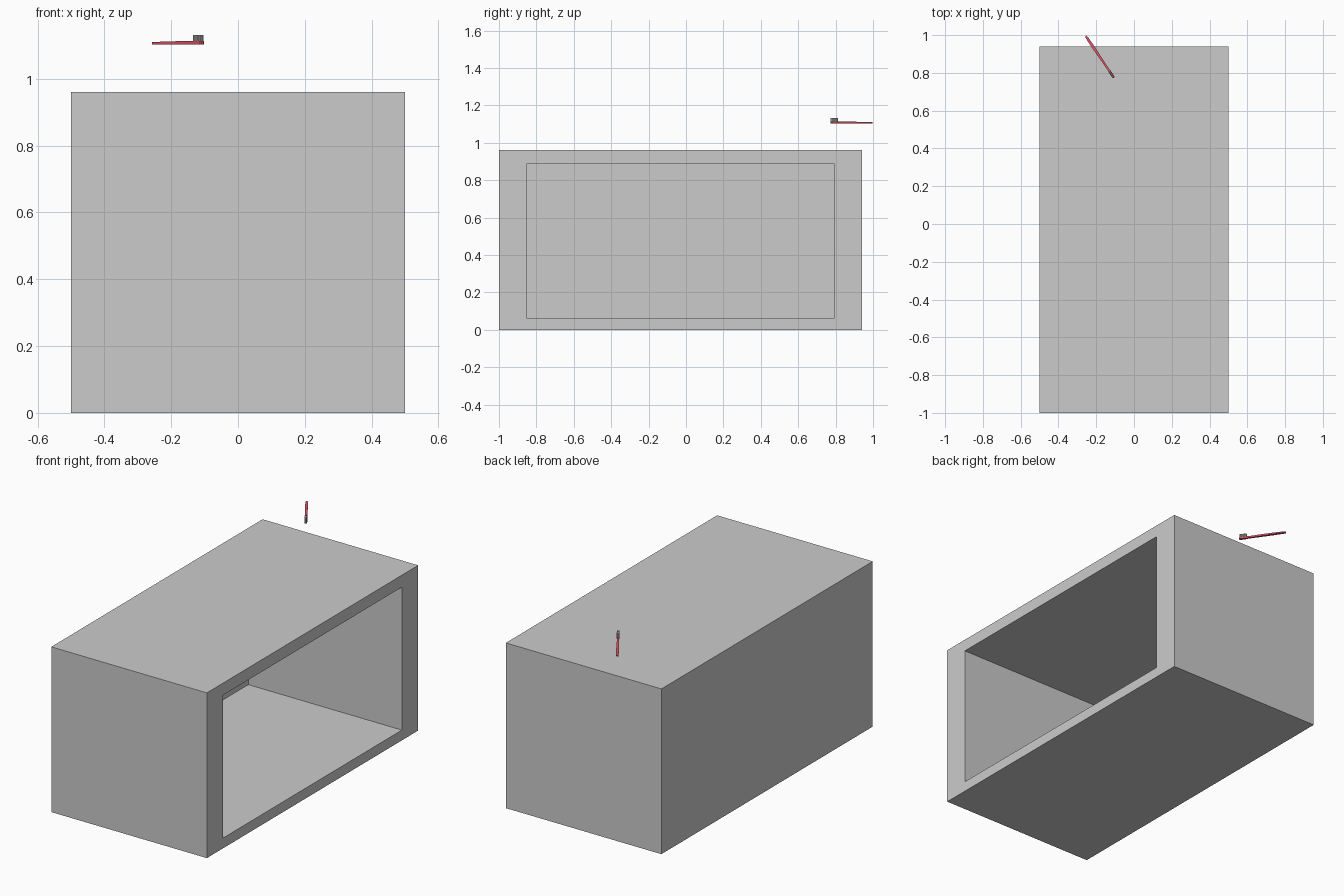
import bpy, bmesh, math
from mathutils import Matrix, Vector

if "Cube" in bpy.data.objects:
    bpy.data.objects.remove(bpy.data.objects["Cube"])


def make_object(name, bm, material=None):
    bmesh.ops.recalc_face_normals(bm, faces=bm.faces)
    mesh = bpy.data.meshes.new(name)
    bm.to_mesh(mesh)
    bm.free()
    obj = bpy.data.objects.new(name, mesh)
    bpy.context.collection.objects.link(obj)
    if material:
        mesh.materials.append(material)
    return obj


# Cabinet: box with a deep recess in the right side
bm = bmesh.new()
bmesh.ops.create_cube(bm, size=1, matrix=Matrix.Translation((0, -0.03, 0.48))
                      @ Matrix.Diagonal((1, 1.94, 0.96, 1)))
bm.faces.ensure_lookup_table()
opening = max(bm.faces, key=lambda f: f.calc_center_median().x)
bmesh.ops.inset_region(bm, faces=[opening], thickness=0.05)
for v in opening.verts:
    v.co.y = 0.79 if v.co.y > 0 else -0.85
    v.co.z = 0.89 if v.co.z > 0.48 else 0.06
recess = bmesh.ops.extrude_face_region(bm, geom=[opening])["geom"]
bmesh.ops.translate(bm, vec=(-0.987, 0, 0),
                    verts=[g for g in recess if isinstance(g, bmesh.types.BMVert)])
if opening.is_valid:
    bmesh.ops.delete(bm, geom=[opening], context='FACES_ONLY')
make_object("cabinet", bm)

# Brush placement: local x runs from the bristle end to the handle tip
place = Matrix.Translation((-0.181, 0.885, 1.103)) @ Matrix.Rotation(math.radians(124), 4, 'Z')
red = bpy.data.materials.new("red_plastic")
red.diffuse_color = (0.72, 0.09, 0.14, 1)
red.use_nodes = True
red.node_tree.nodes["Principled BSDF"].inputs["Base Color"].default_value = red.diffuse_color

# Brush handle: mirrored outline, extruded
half = [(-0.134, 0.004), (-0.13, 0.007), (-0.095, 0.0075), (-0.082, 0.005),
        (-0.02, 0.006), (0.06, 0.0075), (0.125, 0.0065), (0.133, 0.003)]
outline = half + [(x, -y) for x, y in reversed(half)]
bm = bmesh.new()
base = bm.faces.new([bm.verts.new((x, y, 0)) for x, y in outline])
top = bmesh.ops.extrude_face_region(bm, geom=[base])["geom"]
for v in [g for g in top if isinstance(g, bmesh.types.BMVert)]:
    v.co.z = 0.010 - 0.003 * max(0, v.co.x) / 0.133
make_object("brush_handle", bm, red).matrix_world = place

# Bristles: rows of small tufts
bm = bmesh.new()
for i in range(8):
    for j in (-1, 0, 1):
        spot = Vector((-0.129 + i * 0.0049, j * 0.0048, 0.0195))
        bmesh.ops.create_cone(bm, cap_ends=True, segments=8, radius1=0.0023,
                              radius2=0.0023, depth=0.019,
                              matrix=Matrix.Translation(spot))
make_object("brush_bristles", bm).matrix_world = place
